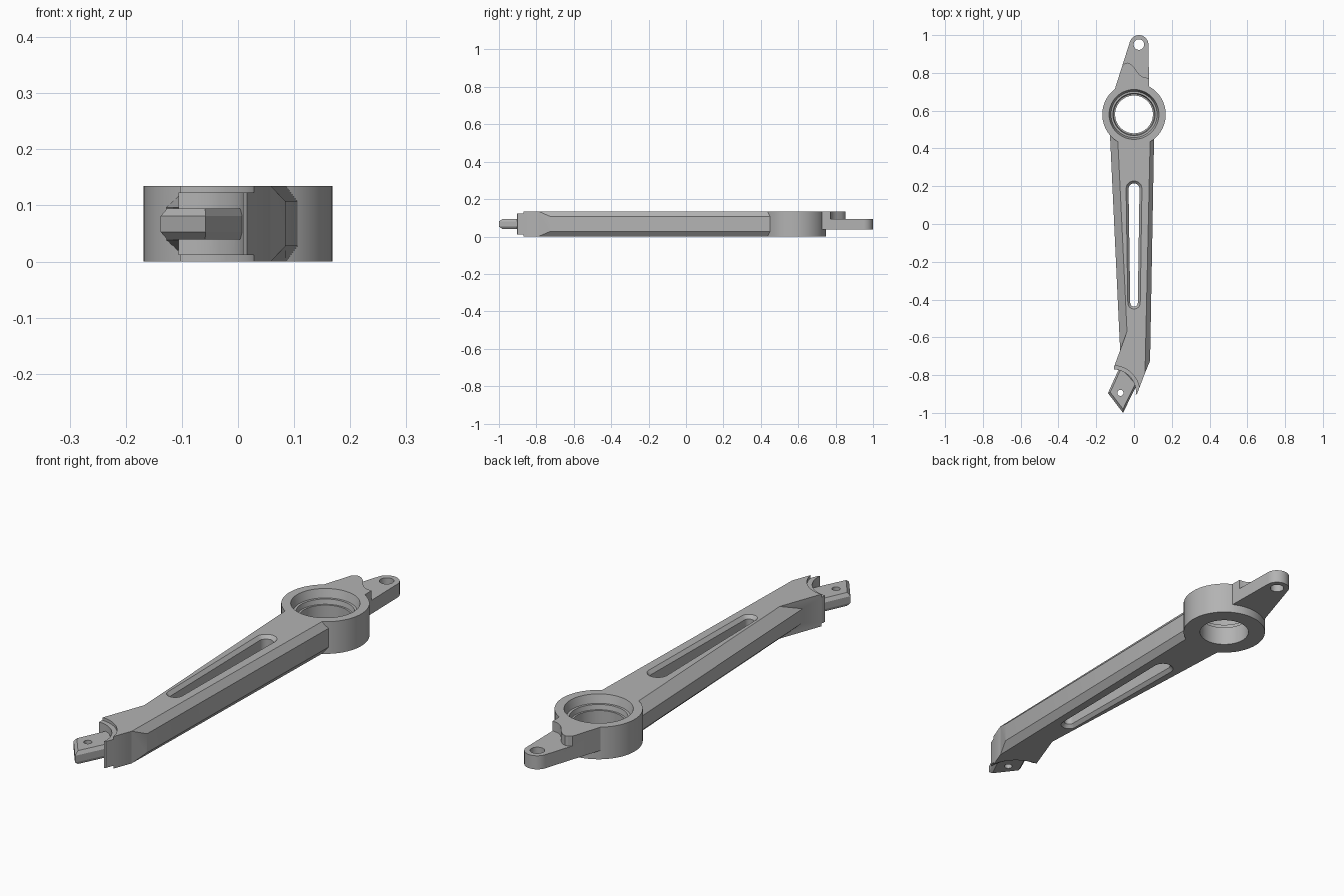
import bpy, bmesh, math

cube = bpy.data.objects.get("Cube")
if cube:
    bpy.data.objects.remove(cube, do_unlink=True)

H = 0.135          # overall thickness
RING_Y = 0.58      # ring centre

grey = bpy.data.materials.new("satin_grey")
grey.use_nodes = True
grey.diffuse_color = (0.45, 0.45, 0.45, 1)
grey.node_tree.nodes["Principled BSDF"].inputs["Base Color"].default_value = (0.45, 0.45, 0.45, 1)


def loft(name, sections):
    """Closed solid through matching loops of 3D points."""
    bm = bmesh.new()
    loops = [[bm.verts.new(p) for p in s] for s in sections]
    n = len(loops[0])
    for a, b in zip(loops, loops[1:]):
        for i in range(n):
            j = (i + 1) % n
            bm.faces.new((a[i], a[j], b[j], b[i]))
    bm.faces.new(loops[0][::-1])
    bm.faces.new(loops[-1])
    bmesh.ops.recalc_face_normals(bm, faces=bm.faces)
    me = bpy.data.meshes.new(name)
    bm.to_mesh(me)
    bm.free()
    me.materials.append(grey)
    ob = bpy.data.objects.new(name, me)
    bpy.context.collection.objects.link(ob)
    return ob


def at(outline, z):
    return [(x, y, z) for x, y in outline]


def prism(name, outline, z0, z1):
    return loft(name, [at(outline, z0), at(outline, z1)])


def arc(cx, cy, r, a0, a1, n):
    steps = [math.radians(a0 + (a1 - a0) * i / n) for i in range(n + 1)]
    return [(cx + r * math.cos(a), cy + r * math.sin(a)) for a in steps]


def circle(cx, cy, r, n=64):
    return arc(cx, cy, r, 0, 360, n)[:-1]


def combine(target, tool, operation):
    mod = target.modifiers.new("bool", 'BOOLEAN')
    mod.operation, mod.solver, mod.object = operation, 'EXACT', tool
    bpy.context.view_layer.update()
    graph = bpy.context.evaluated_depsgraph_get()
    me = bpy.data.meshes.new_from_object(target.evaluated_get(graph))
    target.modifiers.clear()
    target.data = me
    bpy.data.objects.remove(tool, do_unlink=True)


def cut(target, tool):
    combine(target, tool, 'DIFFERENCE')


def add(target, tool):
    combine(target, tool, 'UNION')


# Tapered beam with chamfered long edges
def beam_section(y):
    left_out = -0.105 - 0.0471 * y
    left_in = -0.0644 - 0.048 * y
    right_out = 0.098 + 0.018 * y
    right_in = 0.0755 + 0.022 * y
    pts = [(left_in, 0), (right_in, 0), (right_out, 0.028), (right_out, H - 0.028),
           (right_in, H), (left_in, H), (left_out, H - 0.038), (left_out, 0.038)]
    return [(x, y, z) for x, z in pts]


arm = loft("lever_arm", [beam_section(0.52), beam_section(-0.79)])
cut(arm, prism("end_trim", [(0.112, -0.66), (0.016, -0.89), (0.3, -0.9), (0.3, -0.66)], -0.1, 0.3))

# Flared foot with a stepped hollow end
foot = prism("foot", [(-0.03, -0.55), (-0.106, -0.757), (-0.106, -0.82), (0, -0.91),
                      (0.016, -0.9), (0.058, -0.79), (0.05, -0.6)], 0, H)
add(arm, foot)
for r, z0, z1 in ((0.12, -0.1, 0.3), (0.14, 0.123, 0.3), (0.14, -0.1, 0.012)):
    cut(arm, prism("foot_hollow", circle(-0.11, -0.89, r), z0, z1))

# Chamfered tang
tang_outline = [(-0.07, -0.745), (-0.138, -0.895), (-0.058, -1.0), (0.02, -0.84)]
cx = sum(p[0] for p in tang_outline) / 4
cy = sum(p[1] for p in tang_outline) / 4
small = [(cx + (x - cx) * 0.84, cy + (y - cy) * 0.84) for x, y in tang_outline]
tang = loft("tang", [at(small, 0.039), at(tang_outline, 0.053),
                     at(tang_outline, 0.081), at(small, 0.095)])
cut(tang, prism("tang_hole", circle(-0.072, -0.894, 0.016, 24), -0.1, 0.3))
add(arm, tang)

# Round lug with a raised web beside the ring
lug_outline = arc(0.026, 0.95, 0.05, 0, 162, 24) + [(-0.106, 0.7), (-0.08, 0.6), (0.08, 0.6), (0.08, 0.72)]
lug = prism("lug", lug_outline, 0.037, H)
web_edge = [(-0.15, 0.825), (-0.058, 0.842), (-0.048, 0.851), (-0.036, 0.854), (-0.02, 0.848),
            (0, 0.83), (0.015, 0.808), (0.03, 0.79), (0.05, 0.777), (0.15, 0.76)]
cut(lug, prism("lug_step", web_edge + [(0.15, 1.1), (-0.15, 1.1)], 0.094, 0.3))
cut(lug, prism("lug_hole", circle(0.026, 0.95, 0.028, 32), -0.1, 0.3))

# Ring with stepped bore
ring = prism("ring", circle(0, RING_Y, 0.168, 96), 0, H)
add(ring, lug)
add(arm, ring)
bore = [(0.1, -0.02), (0.1, 0.08), (0.108, 0.08), (0.112, 0.1), (0.122, 0.1), (0.132, H), (0.139, 0.16)]
cut(arm, loft("bore", [at(circle(0, RING_Y, r, 96), z) for r, z in bore]))


# Tapered slot with chamfered rims
def slot(shrink):
    return arc(0, 0.186, 0.042 - shrink, 0, 180, 20) + arc(0, -0.417, 0.033 - shrink, 180, 360, 20)


wide, narrow, d = slot(0), slot(0.013), 0.014
cut(arm, loft("slot", [at(wide, -0.02), at(wide, 0), at(narrow, d),
                       at(narrow, H - d), at(wide, H), at(wide, H + 0.02)]))

# Smooth round walls, keep machined edges crisp
bpy.ops.object.select_all(action='DESELECT')
arm.select_set(True)
bpy.context.view_layer.objects.active = arm
bpy.ops.object.shade_smooth_by_angle(angle=math.radians(25))
